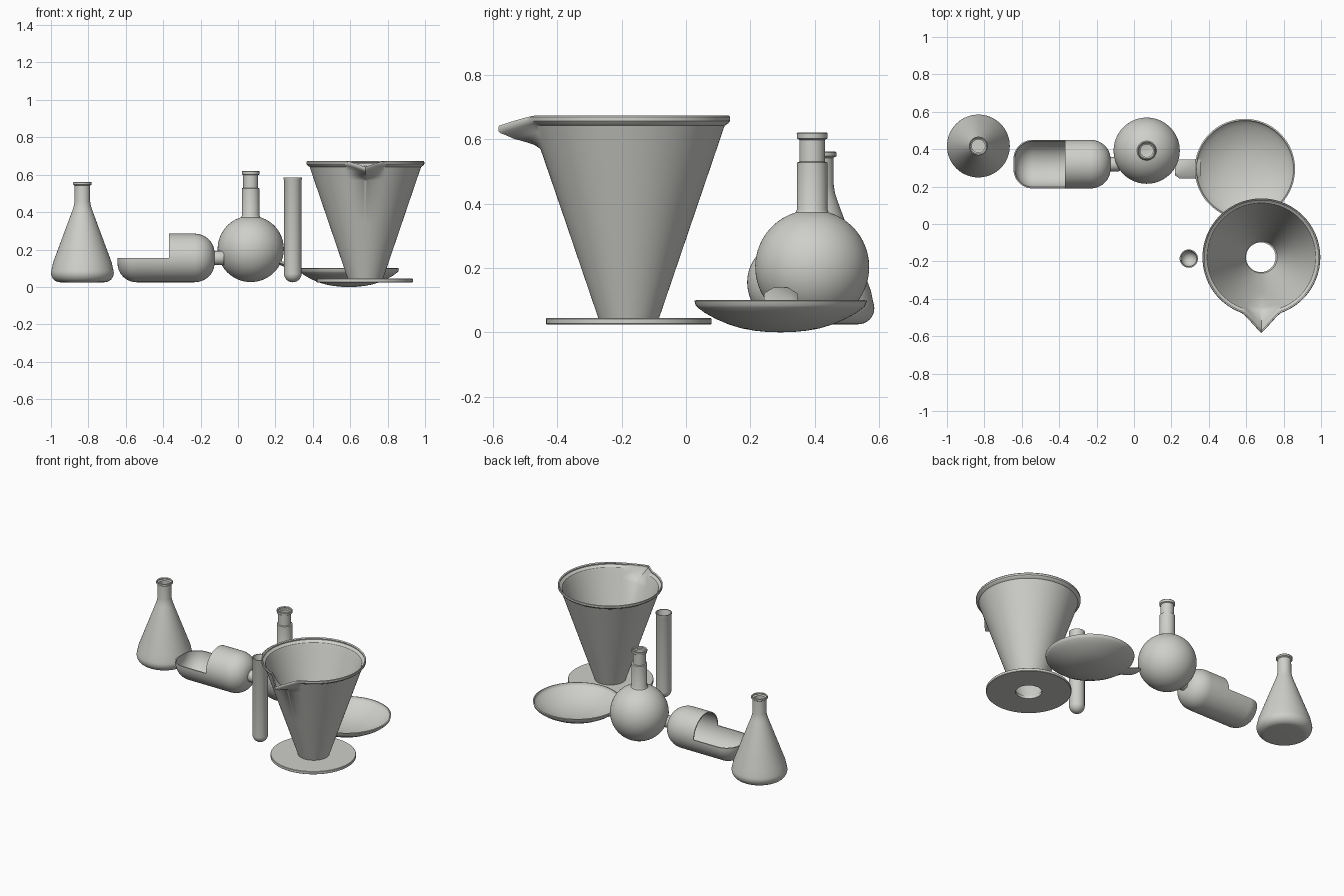
import bpy, bmesh, math
from mathutils import Vector, Matrix

if "Cube" in bpy.data.objects:
    bpy.data.objects.remove(bpy.data.objects["Cube"])

mat = bpy.data.materials.new("pale_grey_glass")
mat.diffuse_color = (0.62, 0.62, 0.59, 1)
mat.use_nodes = True
mat.node_tree.nodes["Principled BSDF"].inputs["Base Color"].default_value = mat.diffuse_color


def finish(name, bm, loc, wall=0.0, angle=35):
    """Turn a bmesh into a smooth object, optionally with an inward wall."""
    me = bpy.data.meshes.new(name)
    bm.to_mesh(me)
    bm.free()
    me.materials.append(mat)
    ob = bpy.data.objects.new(name, me)
    ob.location = loc
    bpy.context.collection.objects.link(ob)
    if wall:
        m = ob.modifiers.new("wall", 'SOLIDIFY')
        m.thickness = wall
        m.offset = -1
    bpy.ops.object.select_all(action='DESELECT')
    bpy.context.view_layer.objects.active = ob
    ob.select_set(True)
    if wall:
        bpy.ops.object.modifier_apply(modifier="wall")
    bpy.ops.object.shade_smooth_by_angle(angle=math.radians(angle))
    return ob


def revolve(profile, n=72, closed=False):
    """Spin (radius, z) points about z; list them from the bottom up the outside."""
    bm = bmesh.new()
    rings = []
    for r, z in profile:
        if r < 1e-5:
            rings.append([bm.verts.new((0, 0, z))] * n)
        else:
            rings.append([bm.verts.new((r * math.cos(2 * math.pi * k / n),
                                        r * math.sin(2 * math.pi * k / n), z)) for k in range(n)])
    pairs = list(zip(rings, rings[1:]))
    if closed:
        pairs.append((rings[-1], rings[0]))
    for a, b in pairs:
        for k in range(n):
            j = (k + 1) % n
            quad = list(dict.fromkeys((a[k], a[j], b[j], b[k])))
            if len(quad) > 2:
                bm.faces.new(quad)
    return bm


def arc(cr, cz, rr, rz, a0, a1, n=12):
    """Elliptical arc points in the (radius, z) plane, angles in degrees."""
    return [(max(0, cr + rr * math.cos(t)), cz + rz * math.sin(t))
            for t in (math.radians(a0 + (a1 - a0) * i / n) for i in range(n + 1))]


# conical flask: flat bottom, rounded heel, straight cone, neck and lip
prof = ([(0, 0.025)] + arc(0.118, 0.075, 0.050, 0.050, -90, 20, 10)
        + [(0.157, 0.13), (0.053, 0.41), (0.046, 0.432), (0.042, 0.455), (0.041, 0.542)]
        + [(0.050, 0.547), (0.050, 0.558), (0.047, 0.562)])
finish("conical_flask", revolve(prof), (-0.832, 0.417, 0), 0.007)

# round flask: sphere, wide collar, narrower neck and lip
prof = (arc(0, 0.203, 0.177, 0.177, -90, 73, 32)
        + [(0.047, 0.382), (0.047, 0.527), (0.040, 0.530), (0.040, 0.598),
           (0.047, 0.602), (0.048, 0.617), (0.045, 0.621)])
finish("round_flask", revolve(prof), (0.068, 0.392, 0), 0.007)

# test tube
prof = arc(0, 0.072, 0.047, 0.047, -90, 0, 12) + [(0.047, 0.572), (0.049, 0.577), (0.049, 0.584)]
finish("test_tube", revolve(prof, 48), (0.293, -0.185, 0), 0.006)

# scoop: round-ended capsule lying along x, top of the left part cut away
prof = (arc(0.03, -0.155, 0.10, 0.103, -90, 0, 12) + arc(0.03, 0.152, 0.10, 0.108, 0, 90, 12))
prof = [(0, -0.258)] + prof + [(0, 0.26)]
bm = revolve(prof, 64)
bmesh.ops.rotate(bm, verts=bm.verts, matrix=Matrix.Rotation(math.pi / 2, 3, 'Y'))
for co, no in (((0.016, 0, 0), (1, 0, 0)), ((0, 0, 0), (0, 0, 1))):
    bmesh.ops.bisect_plane(bm, geom=bm.verts[:] + bm.edges[:] + bm.faces[:],
                           plane_co=co, plane_no=no, dist=1e-5)
gone = [f for f in bm.faces
        if f.calc_center_median().x < 0.016 and f.calc_center_median().z > 1e-5]
bmesh.ops.delete(bm, geom=gone, context='FACES')
finish("scoop_body", bm, (-0.386, 0.32, 0.155), 0.007)

# scoop handle stub
bm = revolve([(0, 0), (0.036, 0), (0.038, 0.004), (0.038, 0.056), (0.036, 0.06), (0, 0.06)], 32)
bmesh.ops.rotate(bm, verts=bm.verts, matrix=Matrix.Rotation(math.pi / 2, 3, 'Y'))
finish("scoop_handle", bm, (-0.135, 0.32, 0.155))

# shallow dish
prof = [(0, 0.0), (0.04, 0.001), (0.08, 0.005), (0.12, 0.012), (0.16, 0.024),
        (0.20, 0.041), (0.235, 0.060), (0.258, 0.077), (0.264, 0.084), (0.268, 0.098)]
finish("dish", revolve(prof, 96), (0.593, 0.294, 0), 0.008)

# dish handle: flat hexagonal tongue rising outward
bm = bmesh.new()
loops = []
for x, z, w, h in ((0.355, 0.074, 0.060, 0.009), (0.325, 0.092, 0.052, 0.011),
                   (0.245, 0.121, 0.052, 0.013), (0.220, 0.130, 0.034, 0.010)):
    sect = ((-1, 0), (-0.6, -1), (0.6, -1), (1, 0), (0.6, 1), (-0.6, 1))
    loops.append([bm.verts.new((x, 0.294 + w * s, z + h * t)) for s, t in sect])
for a, b in zip(loops, loops[1:]):
    for k in range(6):
        bm.faces.new((a[k], a[(k + 1) % 6], b[(k + 1) % 6], b[k]))
bm.faces.new(loops[0])
bm.faces.new(loops[-1])
bmesh.ops.recalc_face_normals(bm, faces=bm.faces)
finish("dish_handle", bm, (0, 0, 0))

# conical measure: tapered shell with rolled rim, pulled out into a pouring lip at -y
prof = ([(0.093, 0.04)]
        + [(0.093 + 0.205 * t, 0.04 + 0.602 * t) for t in (0.5, 0.88, 0.91, 0.94, 0.97, 1)]
        + [(0.309, 0.649), (0.315, 0.657), (0.315, 0.669), (0.312, 0.673)])
bm = revolve(prof, 192)
for v in bm.verts:
    r = math.hypot(v.co.x, v.co.y)
    a = abs(math.atan2(v.co.x, -v.co.y))
    s = min(1, max(0, (v.co.z - 0.565) / 0.09))
    pull = max(0, 1 - a / 0.36) ** 1.6 * s * s * (3 - 2 * s)
    k = (r + 0.09 * pull) / r
    v.co = Vector((v.co.x * k, v.co.y * k, v.co.z - 0.031 * pull))
finish("measure_cone", bm, (0.681, -0.178, 0), 0.009)

# round foot with a hole through the middle
prof = [(0.079, 0.025), (0.255, 0.025), (0.257, 0.027), (0.257, 0.042), (0.255, 0.044), (0.079, 0.044)]
finish("measure_foot", revolve(prof, 96, closed=True), (0.678, -0.178, 0))
